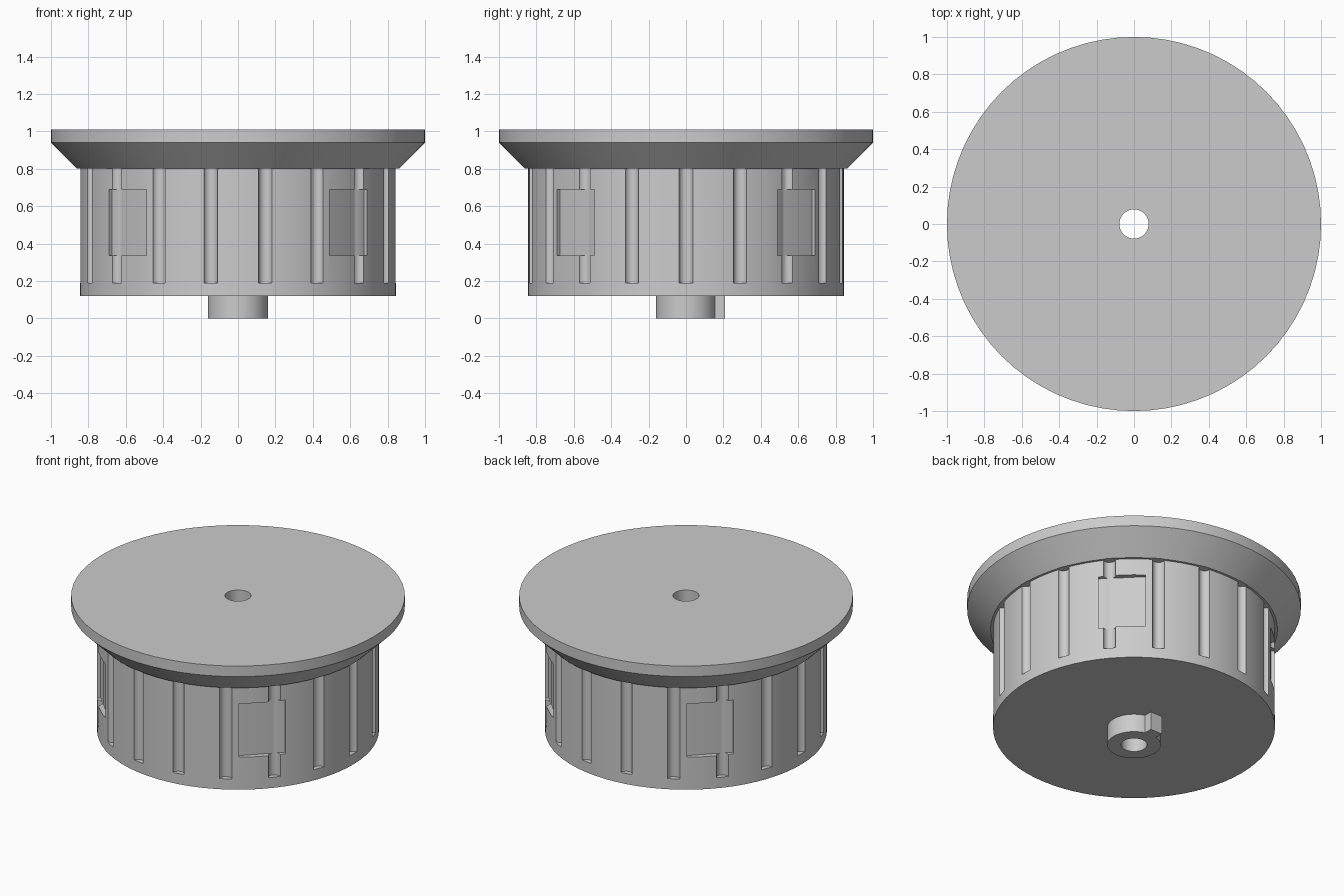
import bpy, bmesh
from math import radians, pi
from mathutils import Matrix, Vector

cube = bpy.data.objects.get("Cube")
if cube:
    bpy.data.objects.remove(cube, do_unlink=True)

# Single grey plastic
grey = bpy.data.materials.new("plain_grey")
grey.use_nodes = True
colour = (0.6, 0.6, 0.6, 1)
grey.diffuse_color = colour
grey.node_tree.nodes["Principled BSDF"].inputs["Base Color"].default_value = colour


def make_object(name, bm):
    bmesh.ops.recalc_face_normals(bm, faces=bm.faces)
    mesh = bpy.data.meshes.new(name)
    bm.to_mesh(mesh)
    bm.free()
    mesh.materials.append(grey)
    obj = bpy.data.objects.new(name, mesh)
    bpy.context.collection.objects.link(obj)
    return obj


def select_only(obj):
    bpy.ops.object.select_all(action='DESELECT')
    obj.select_set(True)
    bpy.context.view_layer.objects.active = obj


def lathe(name, profile, steps):
    bm = bmesh.new()
    verts = [bm.verts.new((r, 0, z)) for r, z in profile]
    edges = [bm.edges.new((verts[i - 1], verts[i])) for i in range(len(verts))]
    bmesh.ops.spin(bm, geom=verts + edges, cent=(0, 0, 0), axis=(0, 0, 1),
                   angle=2 * pi, steps=steps)
    bmesh.ops.remove_doubles(bm, verts=bm.verts, dist=0.0001)
    return make_object(name, bm)


def add_box(bm, low, high, turn=0):
    low, high = Vector(low), Vector(high)
    size = Matrix.Diagonal((*(high - low), 1))
    bmesh.ops.create_cube(bm, size=1, matrix=Matrix.Rotation(turn, 4, 'Z')
                          @ Matrix.Translation((low + high) / 2) @ size)


def cut(target, cutter):
    cutter.hide_render = True
    mod = target.modifiers.new("cut", 'BOOLEAN')
    mod.operation = 'DIFFERENCE'
    mod.solver = 'EXACT'
    mod.object = cutter
    select_only(target)
    bpy.ops.object.modifier_apply(modifier=mod.name)
    bpy.data.objects.remove(cutter, do_unlink=True)


# Drum, flared rim, boss and through bore in one turned profile
BORE, BOSS, DRUM = 0.078, 0.16, 0.845
knob = lathe("knob_body", [
    (BORE, 0), (BOSS, 0), (BOSS, 0.12), (DRUM, 0.12), (DRUM, 0.8),
    (0.86, 0.8), (1, 0.94), (1, 1.01), (BORE, 1.01)], 72)

# Round grip grooves around the drum
bm = bmesh.new()
for i in range(18):
    bmesh.ops.create_cone(
        bm, cap_ends=True, segments=20, radius1=0.038, radius2=0.038, depth=0.611,
        matrix=Matrix.Rotation(radians(20 * i), 4, 'Z') @ Matrix.Translation((0.85, 0, 0.4955)))
cut(knob, make_object("groove_cutter", bm))

# Four flat-floored rectangular pockets
bm = bmesh.new()
for i in range(4):
    add_box(bm, (0.811, -0.142, 0.335), (0.95, 0.142, 0.69), radians(45 + 90 * i))
cut(knob, make_object("pocket_cutter", bm))

select_only(knob)
bpy.ops.object.shade_smooth_by_angle(angle=radians(30))

# Locating key on the back of the boss
bm = bmesh.new()
add_box(bm, (-0.043, 0.13, 0), (0.043, 0.208, 0.125))
make_object("boss_key", bm)
